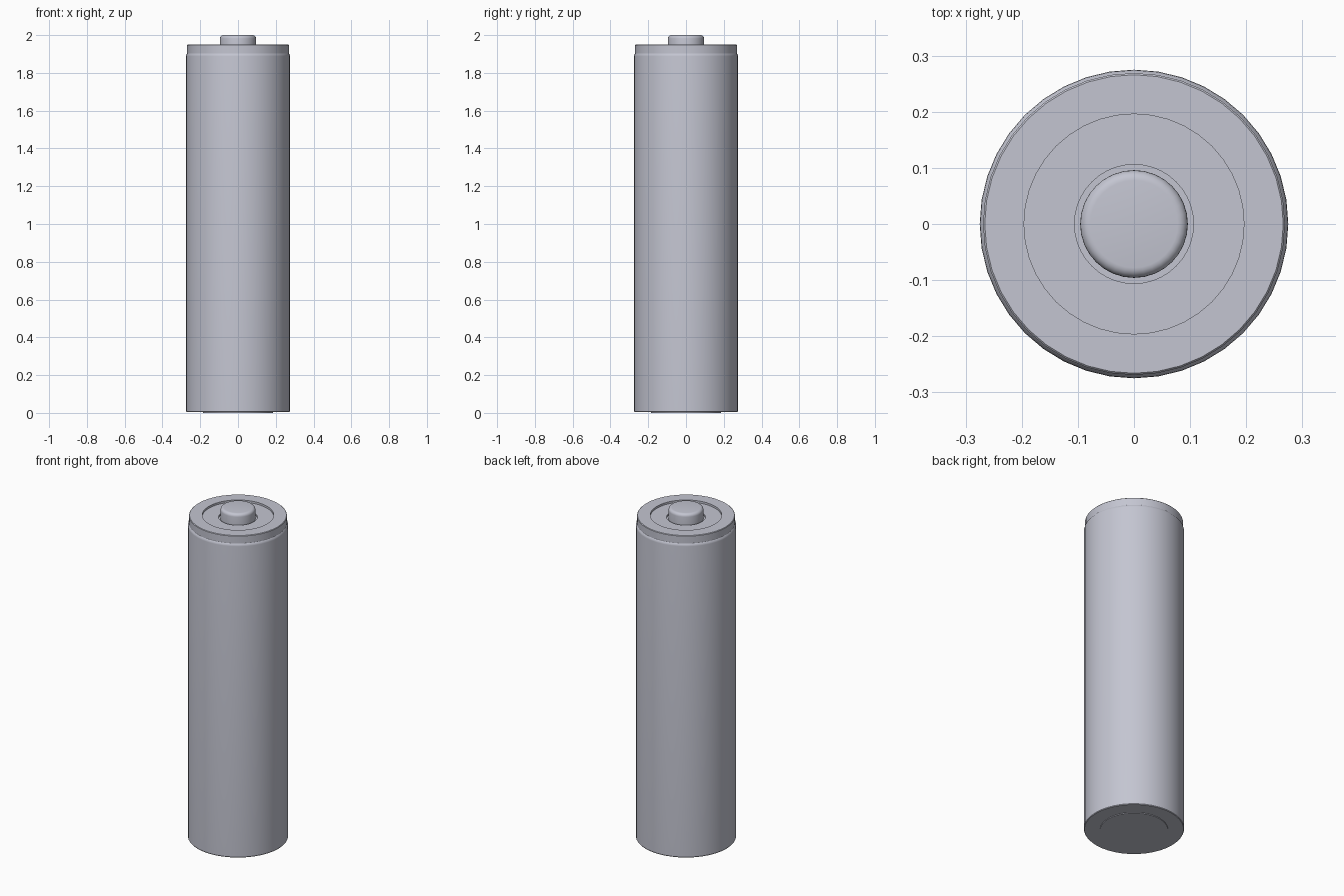
import bpy, bmesh, math

cube = bpy.data.objects.get("Cube")
if cube:
    bpy.data.objects.remove(cube, do_unlink=True)

SIDES = 40

metal = bpy.data.materials.new("blue grey metal")
metal.use_nodes = True
colour = (0.55, 0.56, 0.64, 1)
metal.diffuse_color = colour
metal.node_tree.nodes["Principled BSDF"].inputs["Base Color"].default_value = colour


def lathe(name, profile, sides=SIDES):
    """Spin a (radius, height) profile around z; end points on the axis close it."""
    bm = bmesh.new()
    verts = [bm.verts.new((r, 0, z)) for r, z in profile]
    edges = [bm.edges.new(pair) for pair in zip(verts, verts[1:])]
    bmesh.ops.spin(bm, geom=verts + edges, axis=(0, 0, 1), cent=(0, 0, 0),
                   angle=math.tau, steps=sides, use_merge=True)
    bmesh.ops.remove_doubles(bm, verts=bm.verts, dist=0.0001)
    bmesh.ops.recalc_face_normals(bm, faces=bm.faces)
    mesh = bpy.data.meshes.new(name)
    bm.to_mesh(mesh)
    bm.free()
    mesh.materials.append(metal)
    obj = bpy.data.objects.new(name, mesh)
    bpy.context.collection.objects.link(obj)
    bpy.ops.object.select_all(action="DESELECT")
    obj.select_set(True)
    bpy.context.view_layer.objects.active = obj
    bpy.ops.object.shade_smooth_by_angle(angle=math.radians(35))
    return obj


# Casing: outer wall, stepped shoulder, top rim and shallow recess
lathe("casing", [
    (0, 0.004), (0.272, 0.004), (0.275, 0.008), (0.275, 1.888),
    (0.274, 1.896), (0.269, 1.903), (0.269, 1.947), (0.266, 1.95),
    (0.196, 1.95), (0.196, 1.938), (0.106, 1.938), (0.106, 1.928), (0, 1.928)])

# Positive terminal: raised button with a rounded edge
R, TOP, ROUND = 0.096, 2.0, 0.018
arc = [(R - ROUND + ROUND * math.cos(a), TOP - ROUND + ROUND * math.sin(a))
       for a in (math.pi / 2 * i / 5 for i in range(6))]
lathe("positive_terminal", [(R, 1.926)] + arc + [(0, TOP)], 32)

# Negative terminal: thin contact disc under the casing
lathe("negative_terminal", [(0, 0), (0.186, 0), (0.186, 0.006), (0, 0.006)])
